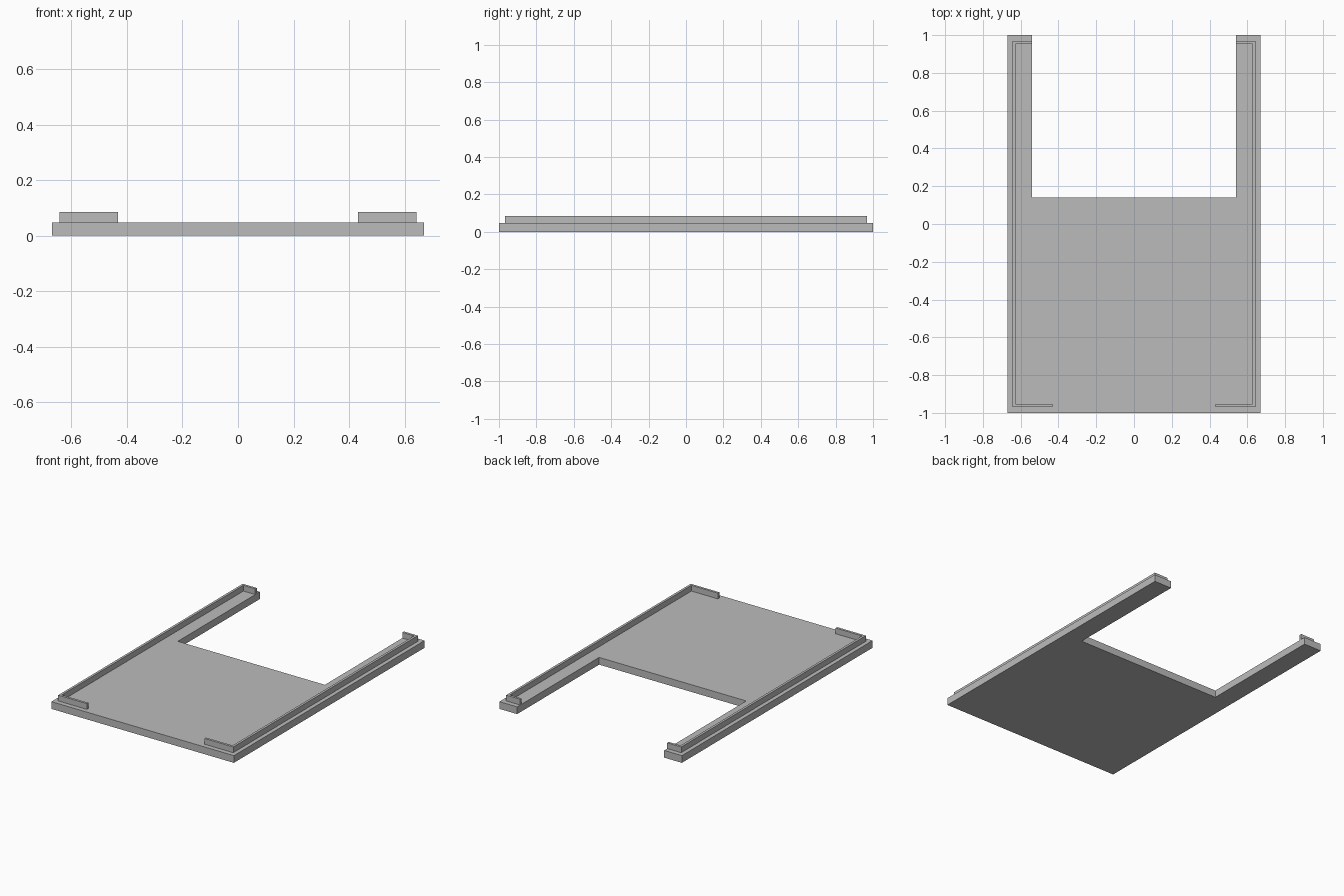
import bpy
import bmesh

cube = bpy.data.objects.get("Cube")
if cube:
    bpy.data.objects.remove(cube, do_unlink=True)

grey = bpy.data.materials.new("plain grey")
grey.use_nodes = True
colour = (0.5, 0.5, 0.5, 1)
grey.diffuse_color = colour
grey.node_tree.nodes["Principled BSDF"].inputs["Base Color"].default_value = colour

WIDTH, LENGTH = 0.67, 1.0          # half sizes of the plate
ARM, NOTCH = 0.54, 0.14            # inner edge of the arms, front edge of the notch
PLATE_TOP, LIP_TOP = 0.048, 0.086
LIP_X, LIP_Y, WALL = 0.643, 0.968, 0.016
FRONT_TAB = 0.432                  # inner end of the front lip


def extrude_outline(name, outline, bottom, top):
    """Make a flat-faced solid from a plan outline."""
    bm = bmesh.new()
    face = bm.faces.new([bm.verts.new((x, y, bottom)) for x, y in outline])
    result = bmesh.ops.extrude_face_region(bm, geom=[face])
    for v in result["geom"]:
        if isinstance(v, bmesh.types.BMVert):
            v.co.z = top
    bmesh.ops.recalc_face_normals(bm, faces=bm.faces)
    mesh = bpy.data.meshes.new(name)
    bm.to_mesh(mesh)
    bm.free()
    mesh.materials.append(grey)
    obj = bpy.data.objects.new(name, mesh)
    bpy.context.collection.objects.link(obj)
    return obj


# U-shaped base plate: half outline plus its mirror image
half = [(WIDTH, -LENGTH), (WIDTH, LENGTH), (ARM, LENGTH), (ARM, NOTCH)]
outline = half + [(-x, y) for x, y in reversed(half)]
extrude_outline("base_plate", outline, 0, PLATE_TOP)

# Thin raised lip along each side, returning inward at both ends
lip = [(FRONT_TAB, -LIP_Y), (LIP_X, -LIP_Y), (LIP_X, LIP_Y), (ARM, LIP_Y),
       (ARM, LIP_Y - WALL), (LIP_X - WALL, LIP_Y - WALL),
       (LIP_X - WALL, WALL - LIP_Y), (FRONT_TAB, WALL - LIP_Y)]
for name, side in (("left_lip", 1), ("right_lip", -1)):
    extrude_outline(name, [(side * x, y) for x, y in lip], PLATE_TOP, LIP_TOP)
